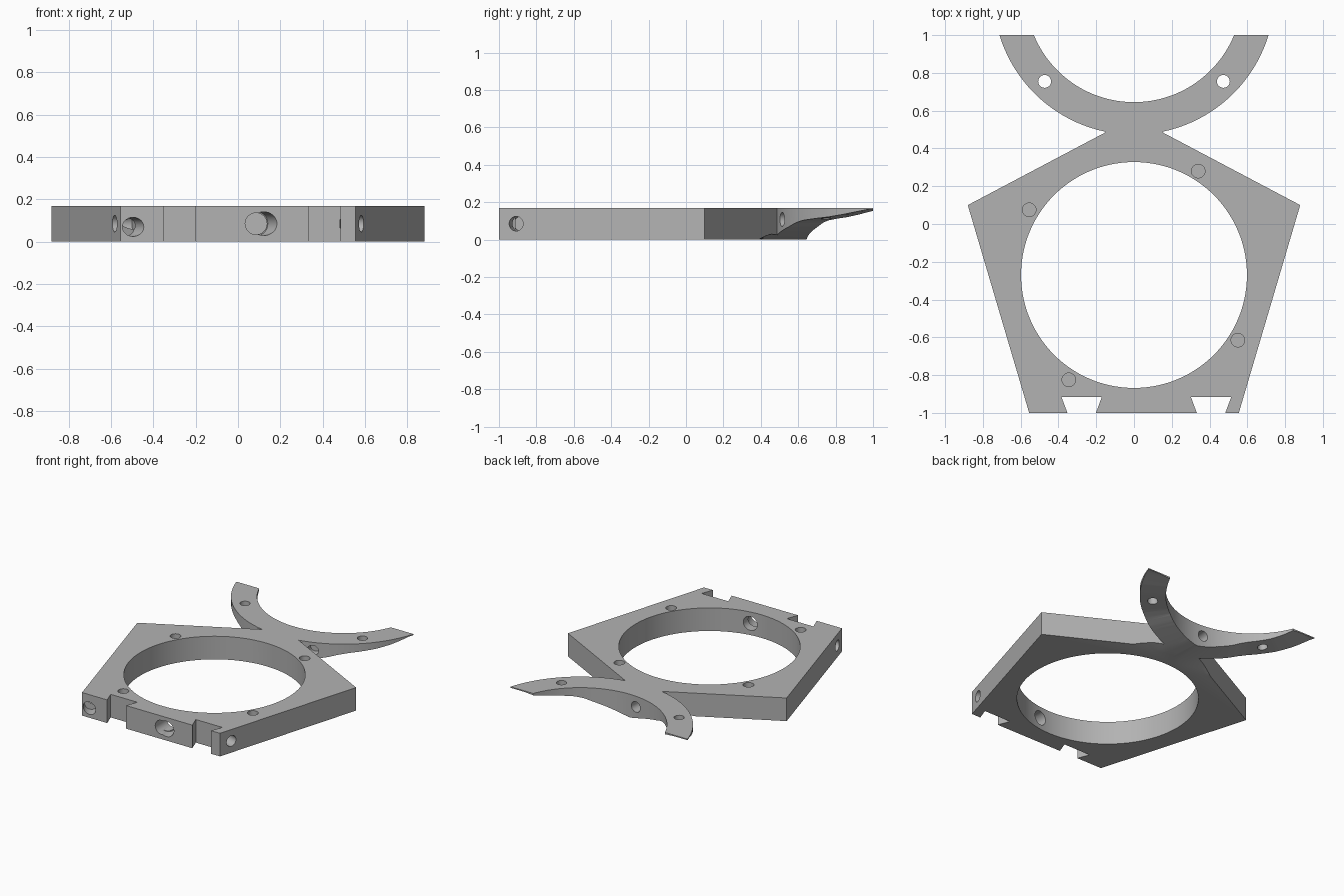
import bpy, bmesh, math
from mathutils import Vector

if "Cube" in bpy.data.objects:
    bpy.data.objects.remove(bpy.data.objects["Cube"], do_unlink=True)

H = 0.168                 # plate thickness
ARC_Y = 1.218             # centre of the rear arc
R_IN, R_OUT = 0.573, 0.745

grey = bpy.data.materials.new("plain_grey")
grey.use_nodes = True
colour = (0.45, 0.45, 0.45, 1)
grey.diffuse_color = colour
grey.node_tree.nodes["Principled BSDF"].inputs["Base Color"].default_value = colour


def finish(name, bm):
    bmesh.ops.recalc_face_normals(bm, faces=bm.faces)
    mesh = bpy.data.meshes.new(name)
    bm.to_mesh(mesh)
    bm.free()
    mesh.materials.append(grey)
    ob = bpy.data.objects.new(name, mesh)
    bpy.context.collection.objects.link(ob)
    return ob


def prism(name, outline, z0=0.0, z1=H):
    bm = bmesh.new()
    face = bm.faces.new([bm.verts.new((x, y, z0)) for x, y in outline])
    new = bmesh.ops.extrude_face_region(bm, geom=[face])["geom"]
    for v in new:
        if isinstance(v, bmesh.types.BMVert):
            v.co.z = z1
    return finish(name, bm)


def rod(name, start, end, radius, sides=32):
    a, b = Vector(start), Vector(end)
    bm = bmesh.new()
    bmesh.ops.create_cone(bm, cap_ends=True, segments=sides, radius1=radius,
                          radius2=radius, depth=(b - a).length)
    turn = (b - a).to_track_quat("Z", "Y").to_matrix()
    bmesh.ops.rotate(bm, verts=bm.verts, matrix=turn)
    bmesh.ops.translate(bm, verts=bm.verts, vec=(a + b) / 2)
    return finish(name, bm)


def combine(target, tool, operation="DIFFERENCE"):
    mod = target.modifiers.new("combine", "BOOLEAN")
    mod.operation, mod.object, mod.solver = operation, tool, "EXACT"
    bpy.context.view_layer.objects.active = target
    bpy.ops.object.modifier_apply(modifier=mod.name)
    bpy.data.objects.remove(tool, do_unlink=True)


def polar(r, angle):
    return r * math.sin(angle), ARC_Y - r * math.cos(angle)


def sweep(r, steps=48):
    end = math.acos((ARC_Y - 1) / r)
    return [polar(r, end * (2 * i / steps - 1)) for i in range(steps + 1)]


# Five-sided plate joined to the rear arc
body = prism("ring_plate", [(-0.555, -1), (0.555, -1), (0.88, 0.1), (0, 0.565), (-0.88, 0.1)])
arc = prism("rear_arc", sweep(R_OUT) + sweep(R_IN)[::-1])
combine(body, arc, "UNION")

# Hollowed underside of the arc, fading out under the plate
RISE = [(0, 0), (8, 0.018), (26, 0.07), (32, 0.092), (37, 0.105),
        (45, 0.115), (52, 0.123), (60, 0.138), (70, 0.162), (80, 0.163)]


def rise(deg):
    for (a, za), (b, zb) in zip(RISE, RISE[1:]):
        if a <= deg <= b:
            return za + (zb - za) * (deg - a) / (b - a)


bm = bmesh.new()
rows = []
for deg in range(-80, 81, 2):
    row = []
    for r, fade in ((0.5, 1), (R_OUT, 1), (0.79, 0.8), (0.84, 0.4), (0.9, 0)):
        x, y = polar(r, math.radians(deg))
        row.append(bm.verts.new((x, y, rise(abs(deg)) * fade - 0.002)))
    rows.append(row)
for p, q in zip(rows, rows[1:]):
    for i in range(len(p) - 1):
        bm.faces.new((p[i], p[i + 1], q[i + 1], q[i]))
for v in bmesh.ops.extrude_face_region(bm, geom=bm.faces[:])["geom"]:
    if isinstance(v, bmesh.types.BMVert):
        v.co.z = -0.1
combine(body, finish("underside_cutter", bm))

# Large central opening
combine(body, rod("opening", (0, -0.27, -0.2), (0, -0.27, 0.4), 0.598, 112))

# Dovetail slots in the front edge
for x in (-0.277, 0.408):
    slot = [(x - 0.068, -1.02), (x + 0.068, -1.02), (x + 0.107, -0.915), (x - 0.107, -0.915)]
    combine(body, prism("dovetail_slot", slot, -0.1, 0.3))

# Blind pin holes in the top of the plate
for x, y in ((-0.555, 0.075), (0.34, 0.28), (0.55, -0.615), (-0.345, -0.825)):
    combine(body, rod("pin_hole", (x, y, 0.09), (x, y, 0.3), 0.036))

# Through holes in the arc and bores in the slanted sides
for s in (-1, 1):
    combine(body, rod("arc_hole", (s * 0.473, 0.755, -0.1), (s * 0.473, 0.755, 0.3), 0.034))
    combine(body, rod("side_bore", (s * 0.63, -0.922, 0.085), (s * 0.49, -0.882, 0.085), 0.039))

# Bores in the front edge
combine(body, rod("cable_bore", (0.085, -1.1, 0.085), (0.085, -0.8, 0.085), 0.051))
combine(body, rod("cable_recess", (0.15, -1.06, 0.085), (0.09, -0.93, 0.085), 0.056))
combine(body, rod("corner_bore", (-0.47, -1.05, 0.07), (-0.53, -0.93, 0.07), 0.045))

# Radial bores in the arc walls
for deg, r0, r1, z in ((-5, 0.5, 0.66, 0.09), (19, 0.8, 0.67, 0.108)):
    a = math.radians(deg)
    combine(body, rod("arc_bore", (*polar(r0, a), z), (*polar(r1, a), z), 0.038))

bpy.ops.object.select_all(action="DESELECT")
body.select_set(True)
bpy.context.view_layer.objects.active = body
bpy.ops.object.shade_smooth_by_angle(angle=math.radians(25))
